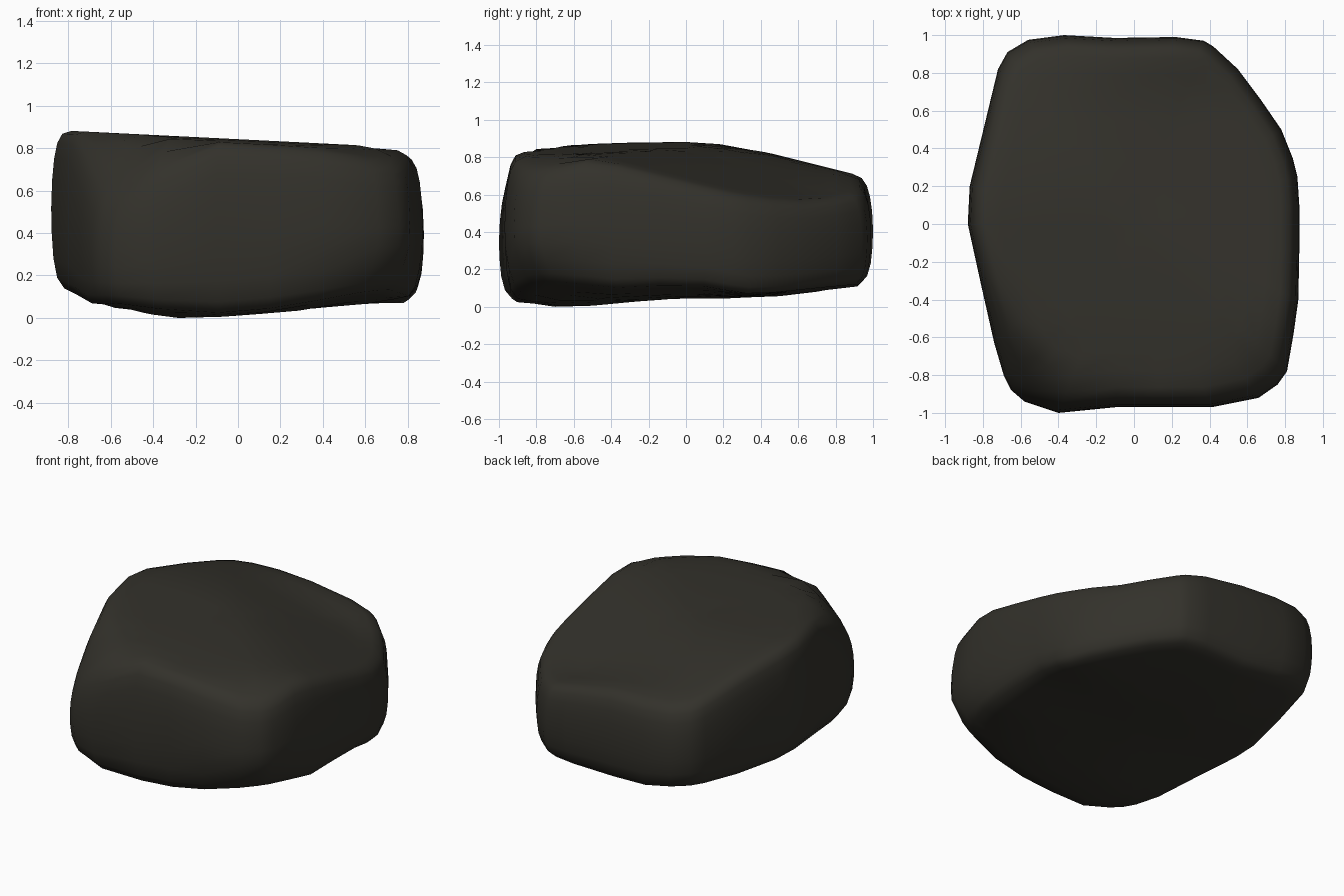
import bpy, bmesh

if "Cube" in bpy.data.objects:
    bpy.data.objects.remove(bpy.data.objects["Cube"])

# Plan outline of the boulder (x, y), counter-clockwise from the back
OUTLINE = [(-0.37, 1.0), (-0.56, 0.975), (-0.67, 0.91), (-0.72, 0.82), (-0.79, 0.53),
           (-0.87, 0.2), (-0.88, 0.0), (-0.81, -0.32), (-0.74, -0.63), (-0.69, -0.8),
           (-0.65, -0.88), (-0.58, -0.94), (-0.4, -1.0), (-0.1, -0.97), (0.15, -0.97),
           (0.41, -0.97), (0.66, -0.92), (0.76, -0.85), (0.81, -0.78), (0.845, -0.58),
           (0.87, -0.4), (0.875, -0.15), (0.875, 0.1), (0.865, 0.25), (0.84, 0.35),
           (0.78, 0.5), (0.67, 0.66), (0.55, 0.82), (0.42, 0.94), (0.37, 0.97),
           (0.22, 0.99), (-0.1, 0.985)]

# Rings from underside centre to top centre: (height fraction, plan scale)
RINGS = [(0, 0.25), (0, 0.5), (0, 0.7), (0, 0.84), (0, 0.93), (0.06, 0.968), (0.18, 0.988),
         (0.34, 0.997), (0.5, 1.0), (0.68, 0.995), (0.82, 0.984), (0.92, 0.967),
         (0.98, 0.94), (1, 0.89), (1, 0.8), (1, 0.7), (1, 0.55), (1, 0.35), (1, 0.18)]


def smooth_min(a, b, k=0.06):
    h = max(k - abs(a - b), 0) / k
    return min(a, b) - h * h * k * 0.25


def top(x, y):
    # gently tilted top that falls away to the back and right
    z = smooth_min(0.853 - 0.05 * x - 0.07 * max(0, -0.6 - y),
                   0.866 - 0.25 * y - 0.23 * x + 0.25 * max(0, y - 0.65))
    z = smooth_min(z, 0.945 - 0.25 * y)
    # both front corners slope down
    z = smooth_min(z, 0.87 + 0.9 * (x + y + 1.16))
    z = smooth_min(z, 0.82 - 0.28 * (x - y - 1.25), 0.03)
    return -smooth_min(-z, -0.55)


def bottom(x, y):
    # shallow keel near the front left, rising to the front right and right side
    right = max(0, x + 0.25)
    side = 0.06 * max(0, 1 - abs(y + 0.03) / 0.35) * max(0, x - 0.4) / 0.45
    return (0.17 * max(0, -0.25 - x) + 0.08 * right + side
            + 0.09 * min(max(0, y + 0.65), 0.6) * max(0, 1 - right)
            + 0.12 * max(0, -0.65 - y) * max(0, 1 - 1.5 * right)
            + 0.12 * max(0, y - 0.4)
            + 0.12 * max(0, x - y - 0.95))


def point(x, y, t):
    # lowest levels are cut back at the front right corner
    cut = max(0, x - y - 1.15) * max(0, 0.3 - t) * 0.4
    lo, hi = bottom(x, y), top(x, y)
    return (x - cut, y + cut, lo + t * (hi - lo))


bm = bmesh.new()
rings = [[bm.verts.new(point(x * s, y * s, t)) for x, y in OUTLINE] for t, s in RINGS]
n = len(OUTLINE)
for a, b in zip(rings, rings[1:]):
    for i in range(n):
        j = (i + 1) % n
        bm.faces.new((a[i], a[j], b[j], b[i]))
for ring, t in ((rings[0], 0), (rings[-1], 1)):
    centre = bm.verts.new(point(0, 0, t))
    for i in range(n):
        bm.faces.new((ring[i], ring[(i + 1) % n], centre))
bmesh.ops.recalc_face_normals(bm, faces=bm.faces)

# Rest the boulder on the ground
low = min(v.co.z for v in bm.verts)
for v in bm.verts:
    v.co.z -= low
for f in bm.faces:
    f.smooth = True

mesh = bpy.data.meshes.new("boulder")
bm.to_mesh(mesh)
bm.free()
boulder = bpy.data.objects.new("boulder", mesh)
bpy.context.collection.objects.link(boulder)

stone = bpy.data.materials.new("dark_olive_stone")
stone.diffuse_color = (0.033, 0.031, 0.024, 1)
stone.use_nodes = True
stone.node_tree.nodes["Principled BSDF"].inputs["Base Color"].default_value = stone.diffuse_color
mesh.materials.append(stone)
